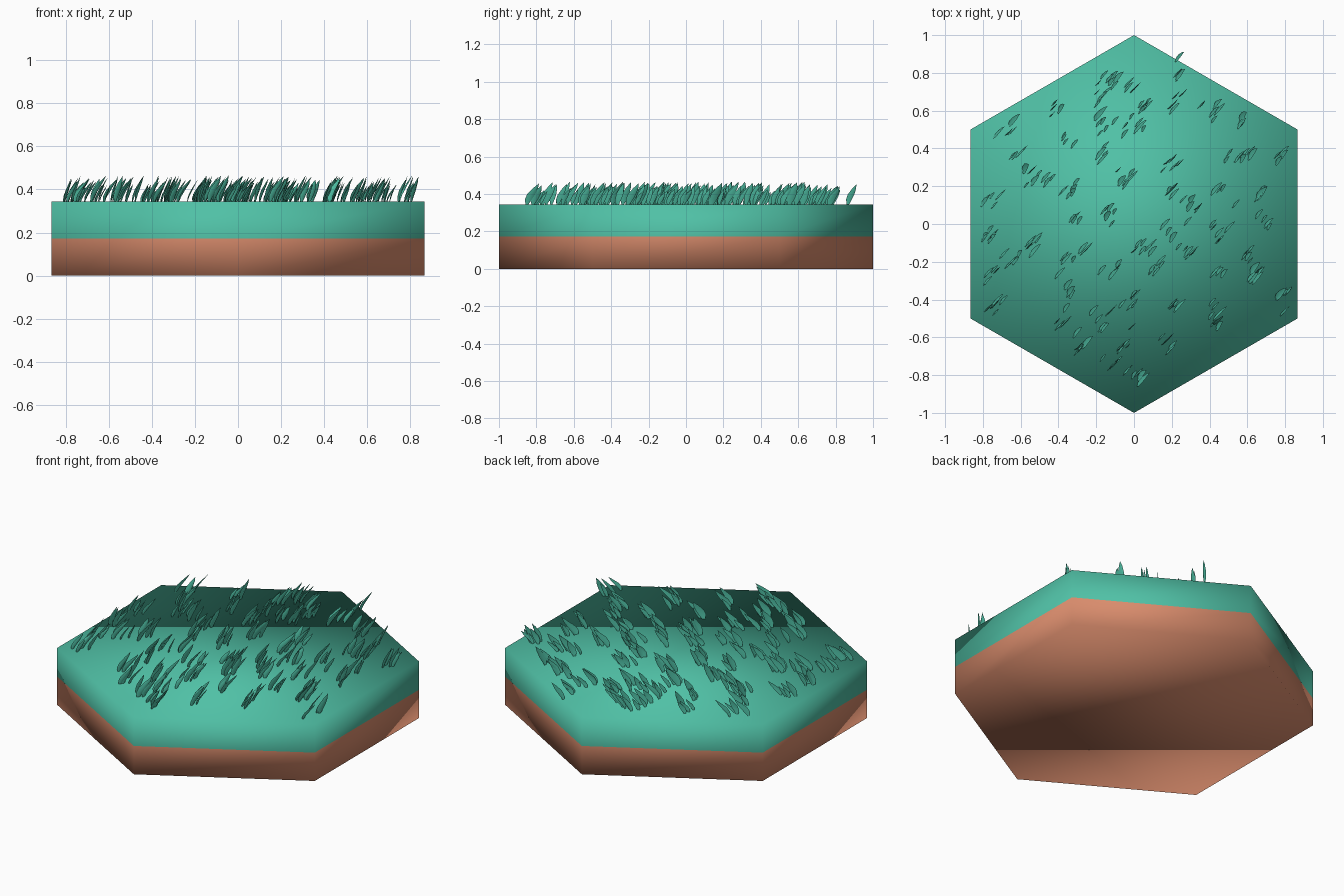
import bpy, bmesh, math, random
from mathutils import Vector

if "Cube" in bpy.data.objects:
    bpy.data.objects.remove(bpy.data.objects["Cube"])

random.seed(7)
TOP, SPLIT = 0.345, 0.172


def material(name, rgb):
    m = bpy.data.materials.new(name)
    m.diffuse_color = (*rgb, 1)
    m.use_nodes = True
    m.node_tree.nodes["Principled BSDF"].inputs["Base Color"].default_value = m.diffuse_color
    return m


green = material("grass green", (0.08, 0.53, 0.38))
brown = material("soil brown", (0.69, 0.26, 0.15))


def finish(bm, name, mats):
    me = bpy.data.meshes.new(name)
    bm.to_mesh(me)
    bm.free()
    for m in mats:
        me.materials.append(m)
    me.polygons.foreach_set("use_smooth", [True] * len(me.polygons))
    ob = bpy.data.objects.new(name, me)
    bpy.context.collection.objects.link(ob)
    return ob


# hexagonal tile: soil below, turf above, softly shaded all over
bm = bmesh.new()
rings = [[bm.verts.new((math.cos(a), math.sin(a), z))
          for a in (math.pi / 2 + k * math.pi / 3 for k in range(6))]
         for z in (0, SPLIT, TOP)]
for level in range(2):
    lo, hi = rings[level], rings[level + 1]
    for k in range(6):
        n = (k + 1) % 6
        bm.faces.new((lo[k], lo[n], hi[n], hi[k])).material_index = 1 - level
bm.faces.new(rings[0][::-1]).material_index = 1
bm.faces.new(rings[2]).material_index = 0
finish(bm, "hex_tile", [green, brown])

# grass tufts: centres on the turf
TUFTS = [
    (-.15, .77), (.25, .79), (-.18, .68), (-.05, .73), (.05, .62), (.21, .66),
    (-.45, .64), (-.69, .50), (.41, .60), (.57, .53), (-.14, .53), (.0, .52),
    (-.35, .43), (-.61, .34), (-.18, .40), (.20, .36), (.53, .36), (.62, .38),
    (.76, .40), (.67, .22), (-.49, .25), (-.33, .20), (-.03, .24), (-.77, .15),
    (.17, .17), (.49, .15), (.30, .10), (-.12, .06), (-.31, .03), (.68, .02),
    (-.78, -.05), (.18, -.02), (.46, -.03), (-.55, -.10), (.03, -.12),
    (.30, -.12), (.60, -.15), (-.75, -.25), (-.64, -.17), (-.32, -.18),
    (-.15, -.22), (.12, -.25), (.42, -.30), (.65, -.28), (.80, -.37),
    (-.72, -.42), (-.36, -.33), (.0, -.40), (.22, -.40), (-.38, -.50),
    (-.16, -.50), (.42, -.50), (-.28, -.63), (-.05, -.58), (.17, -.66),
    (-.10, -.72), (.0, -.79),
]
# blade profile: height fraction, half-width fraction, lean fraction
PROFILE = [(0, .30, 0), (.25, .85, .12), (.5, 1, .36), (.78, .6, .72)]


def blade(bm, x, y):
    yaw = math.radians(68 + random.gauss(0, 14))
    side = Vector((math.cos(yaw), math.sin(yaw), 0))
    fold = Vector((side.y, -side.x, 0))
    h = random.uniform(.07, .125)
    w = h * random.uniform(.15, .22)
    lean = Vector((.40, .38, 0)) * h * random.uniform(.7, 1.5)
    base = Vector((x, y, TOP - .004))
    rows = []
    for t, f, l in PROFILE:
        c = base + lean * l + Vector((0, 0, h * t))
        rows.append([bm.verts.new(p) for p in
                     (c - side * w * f, c + fold * w * f * .35, c + side * w * f)])
    for a, b in zip(rows, rows[1:]):
        for i in range(2):
            bm.faces.new((a[i], a[i + 1], b[i + 1], b[i]))
    tip = bm.verts.new(base + lean + Vector((0, 0, h)))
    for i in range(2):
        bm.faces.new((rows[-1][i], rows[-1][i + 1], tip))


bm = bmesh.new()
for cx, cy in TUFTS:
    for _ in range(random.randint(4, 6)):
        blade(bm, cx - .015 + random.gauss(0, .028), cy - .02 + random.gauss(0, .035))
finish(bm, "grass_blades", [green])
